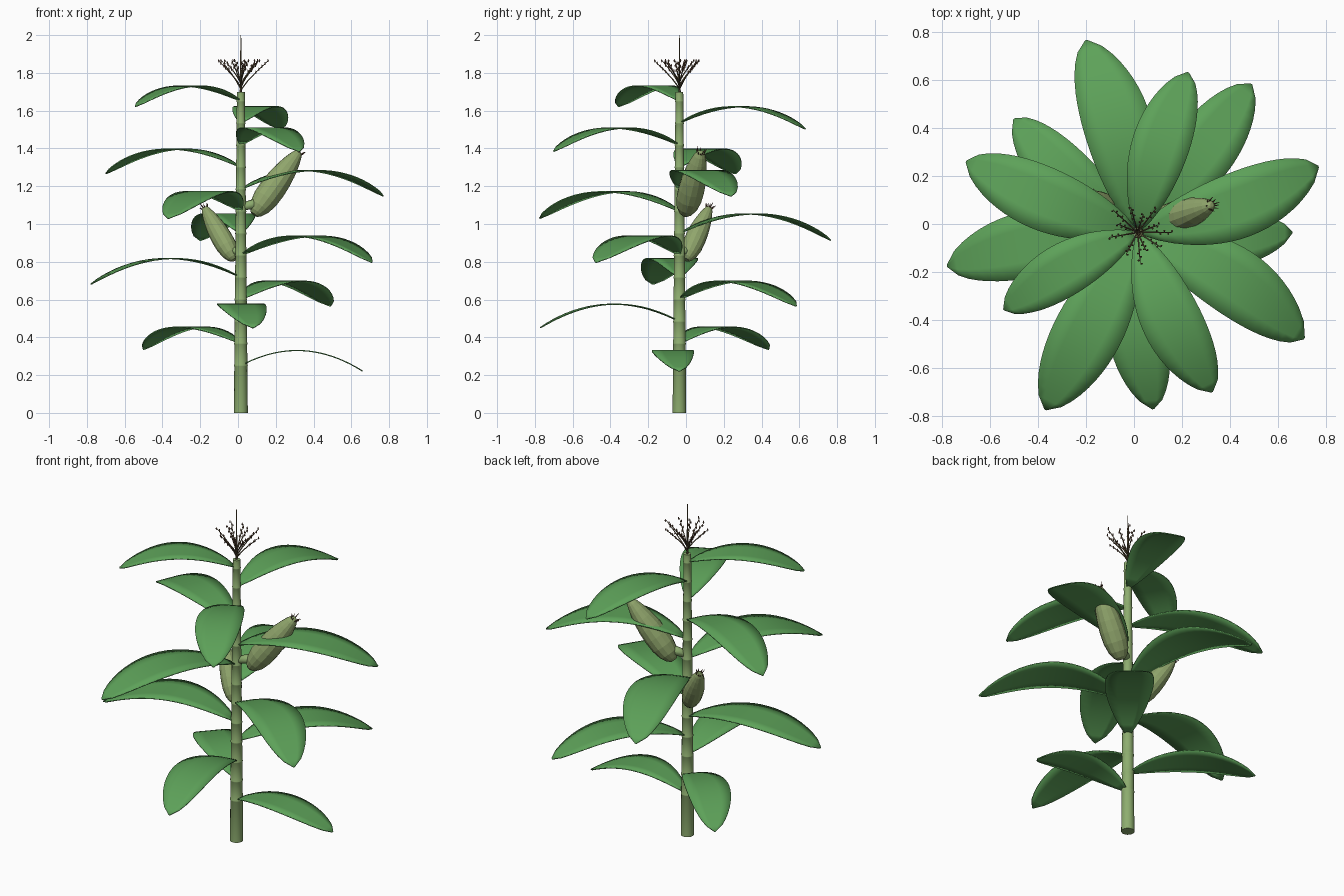
import bpy, bmesh, math, random
from mathutils import Vector

random.seed(4)
if "Cube" in bpy.data.objects:
    bpy.data.objects.remove(bpy.data.objects["Cube"])

AXIS = Vector((0.015, -0.035, 0))
GOLDEN = math.radians(137.5)
UP = Vector((0, 0, 1))


def material(name, rgb):
    m = bpy.data.materials.new(name)
    m.use_nodes = True
    m.diffuse_color = (*rgb, 1)
    bsdf = m.node_tree.nodes["Principled BSDF"]
    bsdf.inputs["Base Color"].default_value = (*rgb, 1)
    bsdf.inputs["Roughness"].default_value = 0.8
    return m


LEAF = material("leaf green", (0.11, 0.36, 0.10))
STALK = material("stalk green", (0.27, 0.42, 0.16))
HUSK = material("husk olive green", (0.28, 0.38, 0.15))
BRANCH = material("tassel brown", (0.16, 0.12, 0.06))
SILK = material("silk red brown", (0.17, 0.08, 0.05))


def finish(bm, name, mat, smooth=True):
    bmesh.ops.recalc_face_normals(bm, faces=bm.faces)
    mesh = bpy.data.meshes.new(name)
    bm.to_mesh(mesh)
    bm.free()
    mesh.materials.append(mat)
    ob = bpy.data.objects.new(name, mesh)
    bpy.context.collection.objects.link(ob)
    for p in mesh.polygons:
        p.use_smooth = smooth
    return ob


def tube(bm, path, radii, sides):
    """Closed tube through the points of a path, one radius per point."""
    rings = []
    for i, p in enumerate(path):
        d = path[min(i + 1, len(path) - 1)] - path[max(i - 1, 0)]
        q = UP.rotation_difference(d.normalized())
        ring = []
        for k in range(sides):
            a = math.tau * k / sides
            ring.append(bm.verts.new(p + q @ Vector((math.cos(a), math.sin(a), 0)) * radii[i]))
        rings.append(ring)
    for r, s in zip(rings, rings[1:]):
        for k in range(sides):
            n = (k + 1) % sides
            bm.faces.new((r[k], r[n], s[n], s[k]))
    bm.faces.new(rings[0][::-1])
    bm.faces.new(rings[-1])


def node_height(i):
    return 0.25 + i * 0.1167


def radial(angle):
    return Vector((math.cos(angle), math.sin(angle), 0))


# Stalk: tapered, with a small lip at each leaf node
def stalk_radius(z):
    return 0.037 - 0.0095 * z


path, radii = [AXIS.copy()], [stalk_radius(0)]
for i in range(13):
    z = node_height(i)
    for dz, extra in ((-0.006, 0), (-0.002, 0.002), (0.002, 0.002), (0.006, 0)):
        path.append(AXIS + UP * (z + dz))
        radii.append(stalk_radius(z) + extra)
path.append(AXIS + UP * 1.7)
radii.append(stalk_radius(1.7))
bm = bmesh.new()
tube(bm, path, radii, 14)
stalk = finish(bm, "stalk", STALK)
bpy.context.view_layer.objects.active = stalk
stalk.select_set(True)
bpy.ops.object.shade_smooth_by_angle(angle=math.radians(40))
stalk.select_set(False)

# Leaves: arched blades in a golden-angle spiral, each (reach, sideways sway)
LEAVES = [(0.645, 0.035), (0.70, -0.03), (0.74, 0.033), (0.78, 0.01), (0.807, 0.03),
          (0.824, -0.045), (0.83, 0.035), (0.834, -0.008), (0.803, 0.037),
          (0.774, -0.02), (0.735, 0.027), (0.70, -0.018), (0.645, 0.018)]


def leaf(i, reach, sway):
    d = radial(i * GOLDEN)
    right = Vector((d.y, -d.x, 0))
    base = AXIS + UP * node_height(i)
    steps, across = 18, 4
    peak = 0.552 ** 0.8 * 0.448 ** 0.65
    bm = bmesh.new()
    rows = []
    for s in range(steps + 1):
        t = 0.02 + 0.979 * (s / steps) ** 0.9
        half = 0.172 * reach * t ** 0.8 * (1 - t) ** 0.65 / peak
        mid = base + d * (reach * t) + UP * reach * (0.54 * t - 0.585 * t * t)
        mid += right * sway * math.sin(math.pi * t)
        rows.append([bm.verts.new(mid + right * half * (2 * k / across - 1))
                     for k in range(across + 1)])
    for r, s in zip(rows, rows[1:]):
        for k in range(across):
            bm.faces.new((r[k], r[k + 1], s[k + 1], s[k]))
    ob = finish(bm, f"leaf_{i + 1}", LEAF)
    mod = ob.modifiers.new("thickness", "SOLIDIFY")
    mod.thickness = 0.006
    mod.offset = 0


for i, (reach, sway) in enumerate(LEAVES):
    leaf(i, reach, sway)


# Ears: faceted husk, shank to the stalk, and silk threads at the tip
def ear(name, start, end, radius, shank_z):
    start, end = Vector(start), Vector(end)
    axis = end - start
    profile = [(0, 0.3), (0.04, 0.55), (0.12, 0.8), (0.25, 0.97), (0.4, 1), (0.55, 0.95),
               (0.7, 0.82), (0.83, 0.64), (0.93, 0.45), (0.98, 0.3), (1, 0.12)]
    bm = bmesh.new()
    tube(bm, [start + axis * t for t, _ in profile], [radius * r for _, r in profile], 14)
    finish(bm, name + "_husk", HUSK, smooth=False)

    bm = bmesh.new()
    root = AXIS + UP * shank_z
    tube(bm, [root, start + axis * 0.2], [radius * 0.3, radius * 0.45], 8)
    finish(bm, name + "_shank", STALK)

    bm = bmesh.new()
    q = UP.rotation_difference(axis.normalized())
    for k in range(9):
        side = q @ radial(k * GOLDEN)
        a = end - axis * 0.03 + side * radius * 0.25
        b = a + axis.normalized() * random.uniform(0.015, 0.035) + side * 0.012
        tube(bm, [a, b], [0.004, 0.001], 5)
    finish(bm, name + "_silk", SILK)


ear("upper_ear", (0.085, -0.005, 1.05), (0.325, 0.08, 1.385), 0.07, 1.09)
ear("lower_ear", (-0.02, 0.0, 0.81), (-0.18, 0.125, 1.09), 0.056, 0.85)

# Tassel: central spike, curved branches and small spikelets
branches, spikelets = bmesh.new(), bmesh.new()
tube(branches, [AXIS + UP * 1.69, AXIS + UP * 1.85, AXIS + UP * 2.0], [0.006, 0.004, 0.002], 6)
for k in range(12):
    d = radial(k * GOLDEN)
    spread = 0.145 - 0.006 * k
    low = 1.71 + 0.004 * k
    points = [AXIS + d * spread * t + UP * (low + (1.865 - low) * t ** 0.85)
              for t in (0, 0.25, 0.5, 0.75, 1)]
    tube(branches, points, [0.004, 0.0035, 0.003, 0.0025, 0.0015], 5)
    side = Vector((-d.y, d.x, 0))
    for j in range(5):
        t = 0.55 + 0.11 * j
        p = AXIS + d * spread * t + UP * (low + (1.865 - low) * t ** 0.85)
        p += side * 0.006 * (-1) ** j
        tube(spikelets, [p - UP * 0.008, p, p + UP * 0.01], [0.001, 0.0045, 0.001], 5)
finish(branches, "tassel_branches", BRANCH)
finish(spikelets, "tassel_spikelets", SILK)
